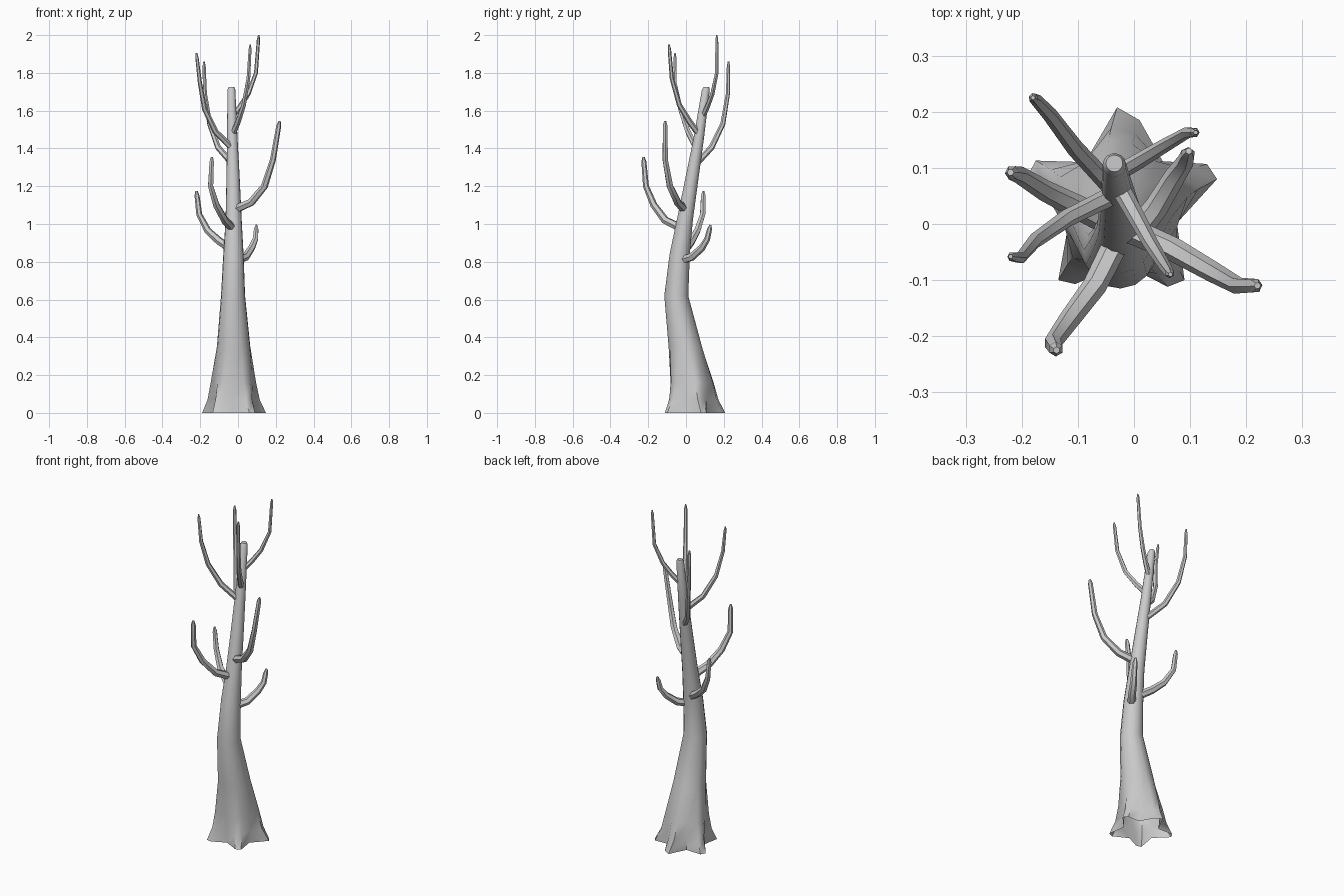
import bpy, bmesh, math
from mathutils import Vector

if "Cube" in bpy.data.objects:
    bpy.data.objects.remove(bpy.data.objects["Cube"])


def loft(name, rings, cap_start, cap_end):
    """Skin a list of equal-length vertex rings."""
    bm = bmesh.new()
    vs = [[bm.verts.new(p) for p in r] for r in rings]
    n = len(vs[0])
    for a, b in zip(vs, vs[1:]):
        for i in range(n):
            j = (i + 1) % n
            bm.faces.new((a[i], a[j], b[j], b[i]))
    if cap_start:
        bm.faces.new(vs[0][::-1])
    if cap_end:
        bm.faces.new(vs[-1])
    me = bpy.data.meshes.new(name)
    bm.to_mesh(me)
    bm.free()
    ob = bpy.data.objects.new(name, me)
    bpy.context.collection.objects.link(ob)
    bpy.ops.object.select_all(action='DESELECT')
    ob.select_set(True)
    bpy.context.view_layer.objects.active = ob
    bpy.ops.object.shade_smooth_by_angle(angle=math.radians(50))
    return ob


# Trunk: five-rooted star footprint blending into a round, leaning stem
star = [(.148, .08), (.13, .107), (.055, .105), (.01, .185), (-.03, .208),
        (-.08, .11), (-.175, .113), (-.19, .085), (-.115, .01), (-.135, -.10),
        (-.105, -.107), (-.025, -.068), (.06, -.112), (.09, -.10), (.075, 0)]
# z, centre x, centre y, radius, star amount
stem = [(0, -.025, .03, .1, 1), (.07, -.025, .03, .108, .5),
        (.16, -.025, .025, .107, .22), (.35, -.023, -.003, .089, 0),
        (.62, -.026, -.051, .064, 0), (.84, -.024, -.033, .054, 0),
        (1.02, -.023, -.006, .043, 0), (1.25, -.026, .033, .035, 0),
        (1.45, -.03, .067, .028, 0), (1.71, -.035, .105, .021, 0),
        (1.725, -.035, .108, .015, 0)]
rings = []
for z, cx, cy, r, s in stem:
    ring = []
    for i, (sx, sy) in enumerate(star):
        a = math.radians(8 + 24 * i)
        ring.append((s * sx + (1 - s) * (cx + r * math.cos(a)),
                     s * sy + (1 - s) * (cy + r * math.sin(a)), z))
    rings.append(ring)
loft("trunk", rings, False, True)


def branch(name, r0, r1, pts, sides=6):
    """Tapering tube with a blunt, pinched tip."""
    p = [Vector(q) for q in pts]
    end = (p[-1] - p[-2]).normalized()
    radii = [r0 + (r1 - r0) * (i / (len(p) - 1)) ** 1.4 for i in range(len(p))]
    p.insert(-1, p[-1] - end * .025)
    radii[-1:] = [r1 * 1.1, r1 * .5]
    side = None
    out = []
    for i, c in enumerate(p):
        t = (p[min(i + 1, len(p) - 1)] - p[max(i - 1, 0)]).normalized()
        if side is None:
            side = t.cross(Vector((0, 0, 1)))
        side = (side - t * side.dot(t)).normalized()
        up = t.cross(side)
        out.append([c + radii[i] * (math.cos(k * math.tau / sides) * side
                                    + math.sin(k * math.tau / sides) * up)
                    for k in range(sides)])
    loft(name, out, True, True)


# Lower thick branches
branch("lower_branch_right", .023, .012,
       [(-.01, -.01, 1.08), (.07, -.045, 1.115), (.14, -.085, 1.2),
        (.185, -.11, 1.34), (.22, -.11, 1.545)])
branch("lower_branch_front", .023, .012,
       [(-.03, -.03, .98), (-.07, -.11, 1.02), (-.115, -.17, 1.1),
        (-.145, -.212, 1.2), (-.138, -.225, 1.355)])
branch("lower_branch_left", .023, .012,
       [(-.04, 0, .87), (-.1, .03, .91), (-.16, .06, .965),
        (-.205, .088, 1.05), (-.22, .092, 1.175)])
branch("lower_branch_back", .023, .012,
       [(0, -.02, .81), (.04, .03, .825), (.073, .085, .875),
        (.092, .112, .92), (.098, .13, .995)])

# Upper slender branches
branch("upper_branch_back_left", .017, .008,
       [(-.035, .06, 1.325), (-.105, .135, 1.405), (-.15, .195, 1.53),
        (-.175, .222, 1.69), (-.18, .225, 1.86)])
branch("upper_branch_front_left", .017, .008,
       [(-.03, .055, 1.4), (-.12, .01, 1.49), (-.177, -.03, 1.61),
        (-.202, -.06, 1.75), (-.22, -.058, 1.905)])
branch("upper_branch_front_right", .017, .008,
       [(-.025, .065, 1.48), (0, .02, 1.54), (.03, -.035, 1.63),
        (.055, -.075, 1.77), (.065, -.09, 1.95)])
branch("upper_branch_back_right", .015, .008,
       [(-.03, .09, 1.57), (.01, .113, 1.62), (.055, .14, 1.69),
        (.095, .163, 1.8), (.11, .163, 2.0)])
